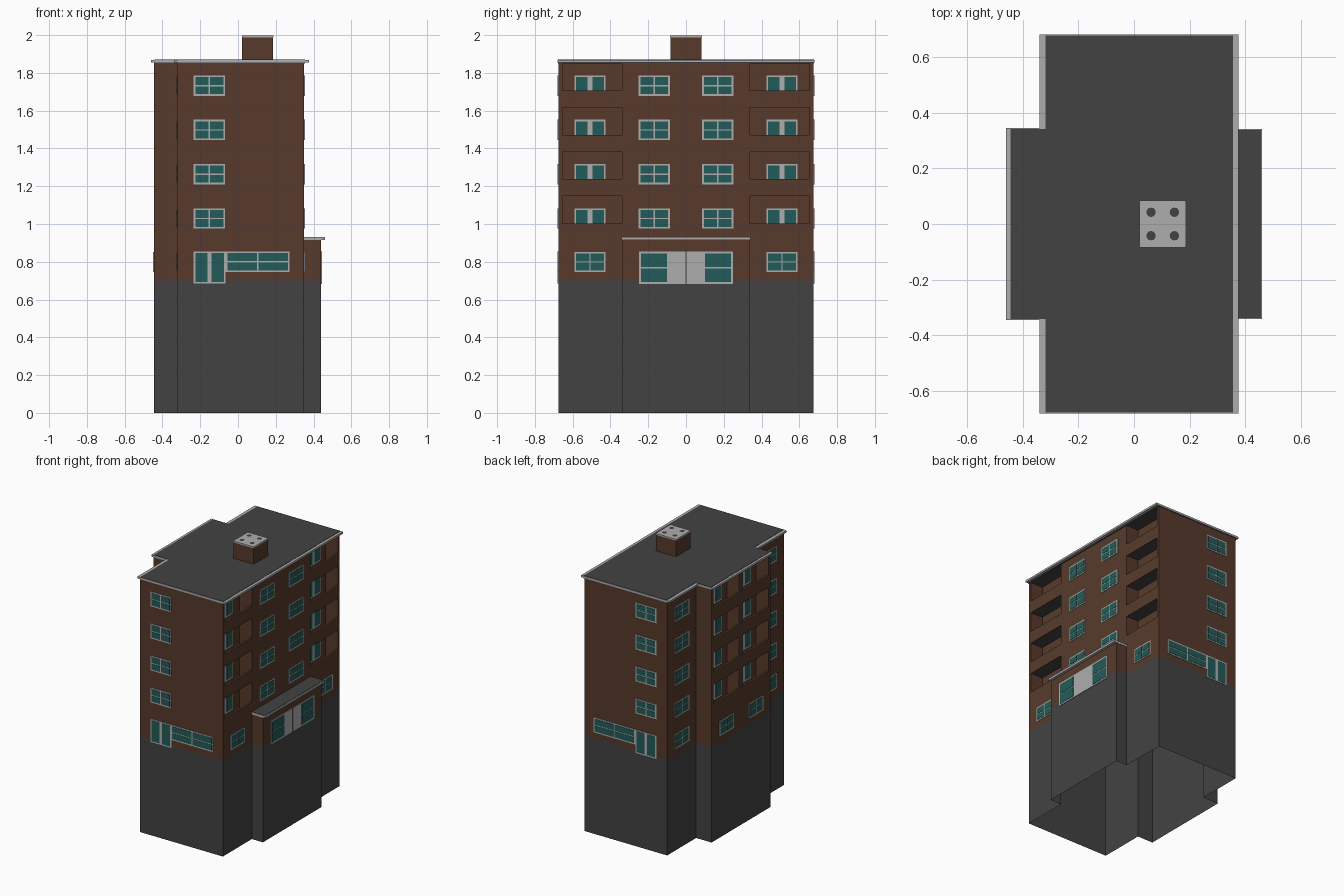
import bpy, bmesh, math

if "Cube" in bpy.data.objects:
    bpy.data.objects.remove(bpy.data.objects["Cube"])


def material(name, rgb):
    m = bpy.data.materials.new(name)
    m.diffuse_color = (*rgb, 1)
    m.use_nodes = True
    m.node_tree.nodes["Principled BSDF"].inputs["Base Color"].default_value = m.diffuse_color
    return m


BRICK, GREY, LIGHT, GLASS = range(4)
MATS = [material("brown brick", (0.095, 0.042, 0.025)),
        material("dark grey", (0.055, 0.055, 0.055)),
        material("light grey trim", (0.42, 0.42, 0.42)),
        material("teal glass", (0.016, 0.105, 0.098))]


def finish(name, bm):
    me = bpy.data.meshes.new(name)
    bm.to_mesh(me)
    bm.free()
    for m in MATS:
        me.materials.append(m)
    ob = bpy.data.objects.new(name, me)
    bpy.context.collection.objects.link(ob)
    return ob


def mirrored(half):
    """Counter-clockwise outline from its +y half."""
    return half + [(x, -y) for x, y in reversed(half)]


def prism(name, outline, z0, z1, mat, caps=True, cap_mat=None):
    bm = bmesh.new()
    lo = [bm.verts.new((x, y, z0)) for x, y in outline]
    hi = [bm.verts.new((x, y, z1)) for x, y in outline]
    n = len(outline)
    for i in range(n):
        j = (i + 1) % n
        bm.faces.new((lo[i], lo[j], hi[j], hi[i])).material_index = mat
    if caps:
        for ring in (lo[::-1], hi):
            bm.faces.new(ring).material_index = mat if cap_mat is None else cap_mat
    return finish(name, bm)


def boxes(name, items):
    """Join boxes given as (x0, x1, y0, y1, z0, z1, material)."""
    bm = bmesh.new()
    for x0, x1, y0, y1, z0, z1, mat in items:
        before = set(bm.faces)
        vs = bmesh.ops.create_cube(bm, size=1)["verts"]
        for v in vs:
            v.co = (x1 if v.co.x > 0 else x0, y1 if v.co.y > 0 else y0,
                    z1 if v.co.z > 0 else z0)
        for f in set(bm.faces) - before:
            f.material_index = mat
    return finish(name, bm)


# walls: grey base, brick ground floor, notched brick upper floors (open below)
ground = mirrored([(.44, .34), (.35, .34), (.35, .675), (-.32, .675),
                   (-.32, .34), (-.445, .34)])
upper = mirrored([(.35, .34), (.25, .34), (.25, .655), (.35, .655),
                  (.35, .675), (-.32, .675), (-.32, .34), (-.445, .34),
                  (-.445, .32), (-.345, .32), (-.345, .02), (-.445, .02)])
prism("base_walls", ground, 0, .70, GREY, caps=False)
prism("ground_floor_walls", ground, .70, .92, BRICK, caps=False)
prism("upper_walls", upper, .92, 1.856, BRICK, caps=False)

# main roof: light overhanging rim and dark deck
rim = mirrored([(.375, .68), (-.34, .68), (-.34, .345), (-.46, .345)])
deck = mirrored([(.355, .677), (-.317, .677), (-.317, .342), (-.443, .342)])
prism("roof_rim", rim, 1.854, 1.868, LIGHT)
prism("roof_deck", deck, 1.850, 1.870, GREY)

# entrance annex roof
boxes("annex_roof", [(.345, .46, -.342, .342, .914, .930, LIGHT),
                     (.35, .456, -.338, .338, .922, .932, GREY)])

# chimney with four flues
boxes("chimney", [(.022, .185, -.083, .083, 1.865, 1.988, BRICK),
                  (.02, .187, -.085, .085, 1.988, 1.998, LIGHT)])
bm = bmesh.new()
for x in (.061, .145):
    for y in (-.042, .042):
        vs = bmesh.ops.create_circle(bm, cap_ends=True, segments=12, radius=.017)["verts"]
        bmesh.ops.translate(bm, verts=vs, vec=(x, y, 2.0))
for f in bm.faces:
    f.material_index = GREY
finish("chimney_flues", bm)

# balconies: slab plus parapet in every notch
FLOORS = [.0 + .2345 * k for k in range(4)]
slabs, parapets = [], []
for dz in FLOORS:
    z = .915 + dz
    for s in (-1, 1):
        for x0, x1, xo, xi, a, b in ((.25, .348, .35, .335, .34, .655),
                                     (-.443, -.345, -.445, -.43, .02, .32)):
            y0, y1 = sorted((s * a, s * b))
            slabs.append((x0, x1, y0, y1, z, z + .012, GREY))
            parapets.append((min(xo, xi), max(xo, xi), y0, y1,
                             z - .002, z + .088, BRICK))
boxes("balcony_slabs", slabs)
boxes("balcony_parapets", parapets)

# windows: light frame plates with teal panes
plates = []


def plate(axis, sign, pos, u0, u1, z0, z1, depth, mat):
    a, b = sorted((pos - sign * .001, pos + sign * depth))
    if axis == "x":
        plates.append((a, b, u0, u1, z0, z1, mat))
    else:
        plates.append((u0, u1, a, b, z0, z1, mat))


def window(axis, sign, pos, u0, u1, z0, z1, cols=2, rows=2, bar=.007, edge=.009):
    plate(axis, sign, pos, u0, u1, z0, z1, .004, LIGHT)
    w = (u1 - u0 - 2 * edge - (cols - 1) * bar) / cols
    h = (z1 - z0 - 2 * edge - (rows - 1) * .007) / rows
    for c in range(cols):
        for r in range(rows):
            u = u0 + edge + c * (w + bar)
            z = z0 + edge + r * (h + .007)
            plate(axis, sign, pos, u, u + w, z, z + h, .006, GLASS)


for s in (-1, 1):
    def side(sign, pos, mid, z0, z1, **kw):
        window("x", sign, pos, s * mid - .083, s * mid + .083, z0, z1, **kw)

    for dz in FLOORS:
        z0, z1 = .975 + dz, 1.083 + dz
        window("y", s, s * .675, -.235, -.068, z0, z1)       # front and back
        side(1, .35, .168, z0, z1)                           # right, middle
        side(1, .25, .508, z0 - .02, z1, rows=1, bar=.026)   # right balconies
        side(-1, -.32, .508, z0, z1)                         # left, outer
        side(-1, -.345, .17, z0 - .02, z1, rows=1, bar=.026)  # left balconies
    # ground floor
    side(1, .35, .508, .745, .853)
    side(-1, -.32, .508, .745, .853)
    side(-1, -.445, .17, .745, .853)
    window("y", s, s * .675, -.235, -.065, .685, .855, rows=1, bar=.022)
    window("y", s, s * .675, -.065, .273, .745, .855)
    # entrance side lights
    a, b = sorted((s * .09, s * .25))
    window("x", 1, .44, a, b, .683, .855, cols=1, edge=.011)
# entrance door
plate("x", 1, .44, -.091, .091, .683, .855, .004, LIGHT)
plate("x", 1, .44, -.0015, .0015, .683, .855, .005, GREY)
boxes("windows_and_doors", plates)
